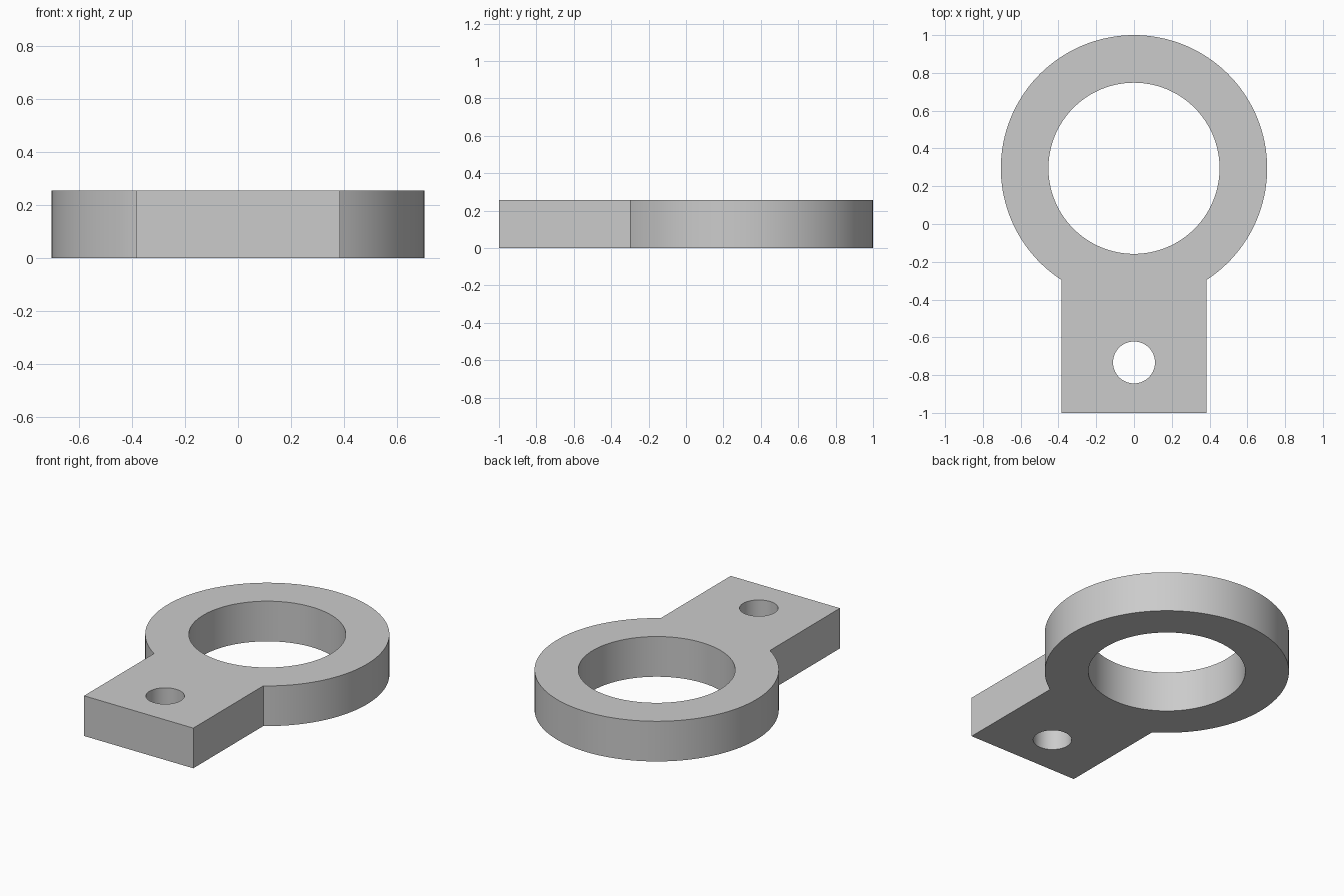
import bpy, bmesh, math

cube = bpy.data.objects.get("Cube")
if cube:
    bpy.data.objects.remove(cube, do_unlink=True)

THICKNESS = 0.256
RING_Y, RING_R, BORE_R = 0.295, 0.705, 0.453
TAB_HALF, TAB_END = 0.385, -1.0
HOLE_Y, HOLE_R = -0.733, 0.111

# Plain grey material
grey = bpy.data.materials.new("plain_grey")
grey.use_nodes = True
colour = (0.6, 0.6, 0.6, 1)
grey.diffuse_color = colour
grey.node_tree.nodes["Principled BSDF"].inputs["Base Color"].default_value = colour


def arc(cy, r, start, end, count):
    """Points on an arc about (0, cy), both ends included."""
    step = (end - start) / count
    return [(r * math.cos(start + i * step), cy + r * math.sin(start + i * step))
            for i in range(count + 1)]


def circle(cy, r, count):
    return arc(cy, r, 0, math.tau, count)[:-1]


# Outline: ring arc running from one side of the tab round to the other
join = -math.acos(TAB_HALF / RING_R)
outline = arc(RING_Y, RING_R, join, math.pi - join, 112)
outline += [(-TAB_HALF, TAB_END), (TAB_HALF, TAB_END)]

# Fill the outline around the bore and the bolt hole
bm = bmesh.new()
edges = []
for loop in (outline, circle(RING_Y, BORE_R, 128), circle(HOLE_Y, HOLE_R, 64)):
    verts = [bm.verts.new((x, y, 0)) for x, y in loop]
    edges += [bm.edges.new((a, b)) for a, b in zip(verts, verts[1:] + verts[:1])]
bmesh.ops.triangle_fill(bm, edges=edges, use_beauty=True)

# Raise the flat shape into a solid plate
top = bmesh.ops.extrude_face_region(bm, geom=bm.faces[:], use_keep_orig=True)["geom"]
bmesh.ops.translate(bm, vec=(0, 0, THICKNESS),
                    verts=[g for g in top if isinstance(g, bmesh.types.BMVert)])
bmesh.ops.recalc_face_normals(bm, faces=bm.faces[:])

mesh = bpy.data.meshes.new("ring_bracket")
bm.to_mesh(mesh)
bm.free()
mesh.materials.append(grey)
bracket = bpy.data.objects.new("ring_bracket", mesh)
bpy.context.collection.objects.link(bracket)

# Smooth curved walls, crisp rims
bpy.ops.object.select_all(action='DESELECT')
bracket.select_set(True)
bpy.context.view_layer.objects.active = bracket
bpy.ops.object.shade_smooth_by_angle(angle=math.radians(30))
